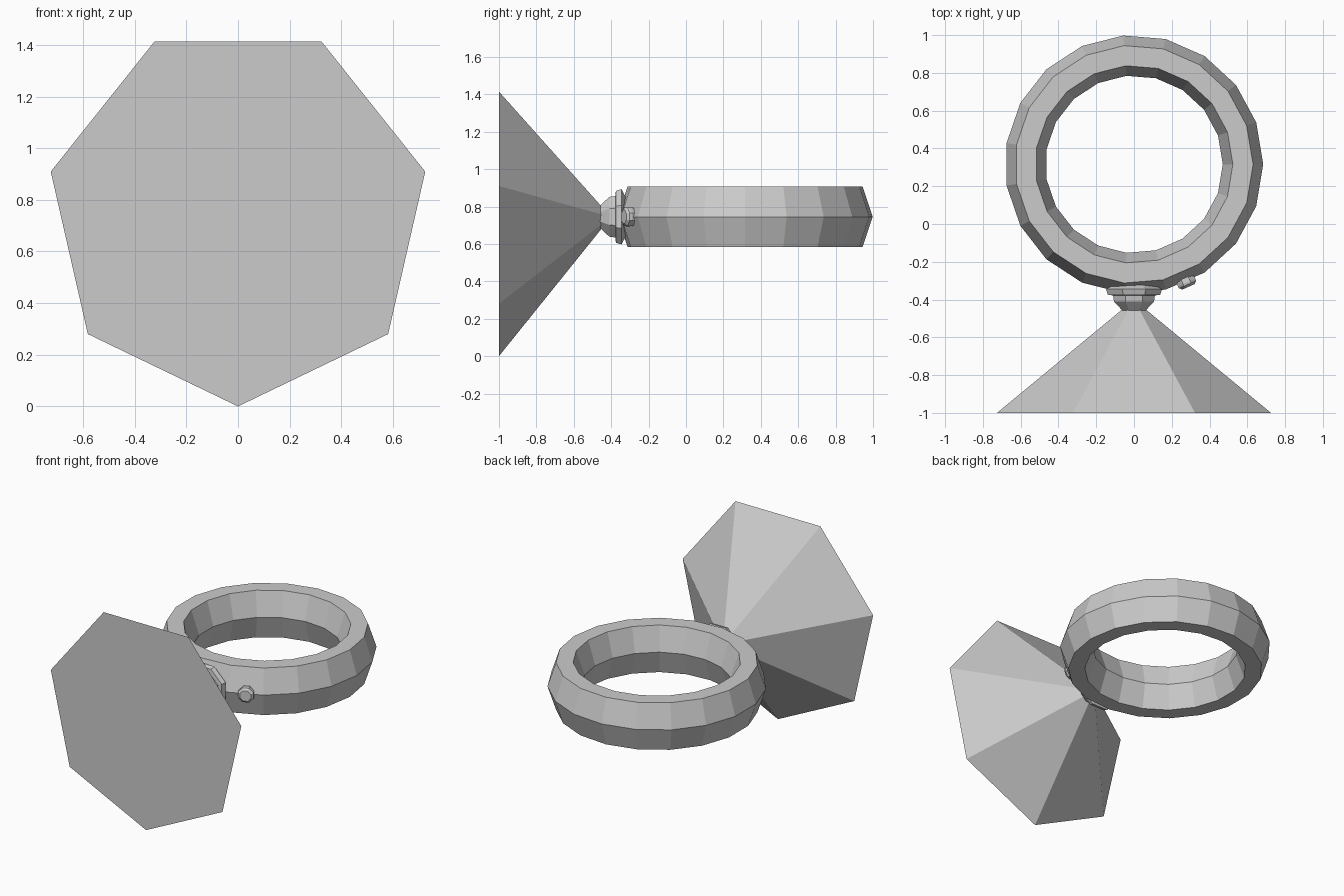
import bpy, bmesh
from math import sin, cos, pi, radians
from mathutils import Vector

if "Cube" in bpy.data.objects:
    bpy.data.objects.remove(bpy.data.objects["Cube"])

ZC = 0.745                         # height of the common axis
RING_C = Vector((0, 0.316, ZC))


def lathe(name, profile, sides, origin, axis, phase=0.0, closed=False):
    """Revolve (distance along axis, radius) points about an axis."""
    axis = Vector(axis).normalized()
    up = Vector((1, 0, 0)) if abs(axis.z) > 0.9 else Vector((0, 0, 1))
    side = up.cross(axis)
    bm = bmesh.new()
    rows = []
    for d, r in profile:
        rows.append([bm.verts.new(Vector(origin) + axis * d
                     + (up * cos(phase + 2 * pi * i / sides)
                        + side * sin(phase + 2 * pi * i / sides)) * r)
                     for i in range(sides)])
    pairs = list(zip(rows, rows[1:]))
    if closed:
        pairs.append((rows[-1], rows[0]))
    else:
        bm.faces.new(rows[0])
        bm.faces.new(rows[-1])
    for a, b in pairs:
        for i in range(sides):
            j = (i + 1) % sides
            bm.faces.new((a[i], a[j], b[j], b[i]))
    bmesh.ops.recalc_face_normals(bm, faces=bm.faces)
    mesh = bpy.data.meshes.new(name)
    bm.to_mesh(mesh)
    bm.free()
    obj = bpy.data.objects.new(name, mesh)
    bpy.context.collection.objects.link(obj)
    return obj


# Ring band: six-sided section swept through 19 segments
section = [(0.162 * sin(k * pi / 3) / sin(pi / 3), 0.577 + 0.107 * cos(k * pi / 3))
           for k in range(6)]
lathe("ring_band", section, 19, RING_C, (0, 0, 1), closed=True)

# Seven-sided cone, wide end forward with one corner down
lathe("front_cone", [(0, 0.744), (0.595, 0.005)], 7, (0, -1, 0.744), (0, 1, 0), phase=pi)

# Stepped collar joining cone and ring
lathe("collar", [(0, 0.065), (0.05, 0.115), (0.082, 0.12), (0.085, 0.15),
                 (0.115, 0.16), (0.14, 0.11)],
      8, (0, -0.46, ZC), (0, 1, 0), phase=pi / 8)

# Small side button with a rim
a = radians(-66)
lathe("side_button", [(0.64, 0.048), (0.685, 0.055), (0.697, 0.053), (0.71, 0.038)],
      8, RING_C, (cos(a), sin(a), 0), phase=pi / 8)
